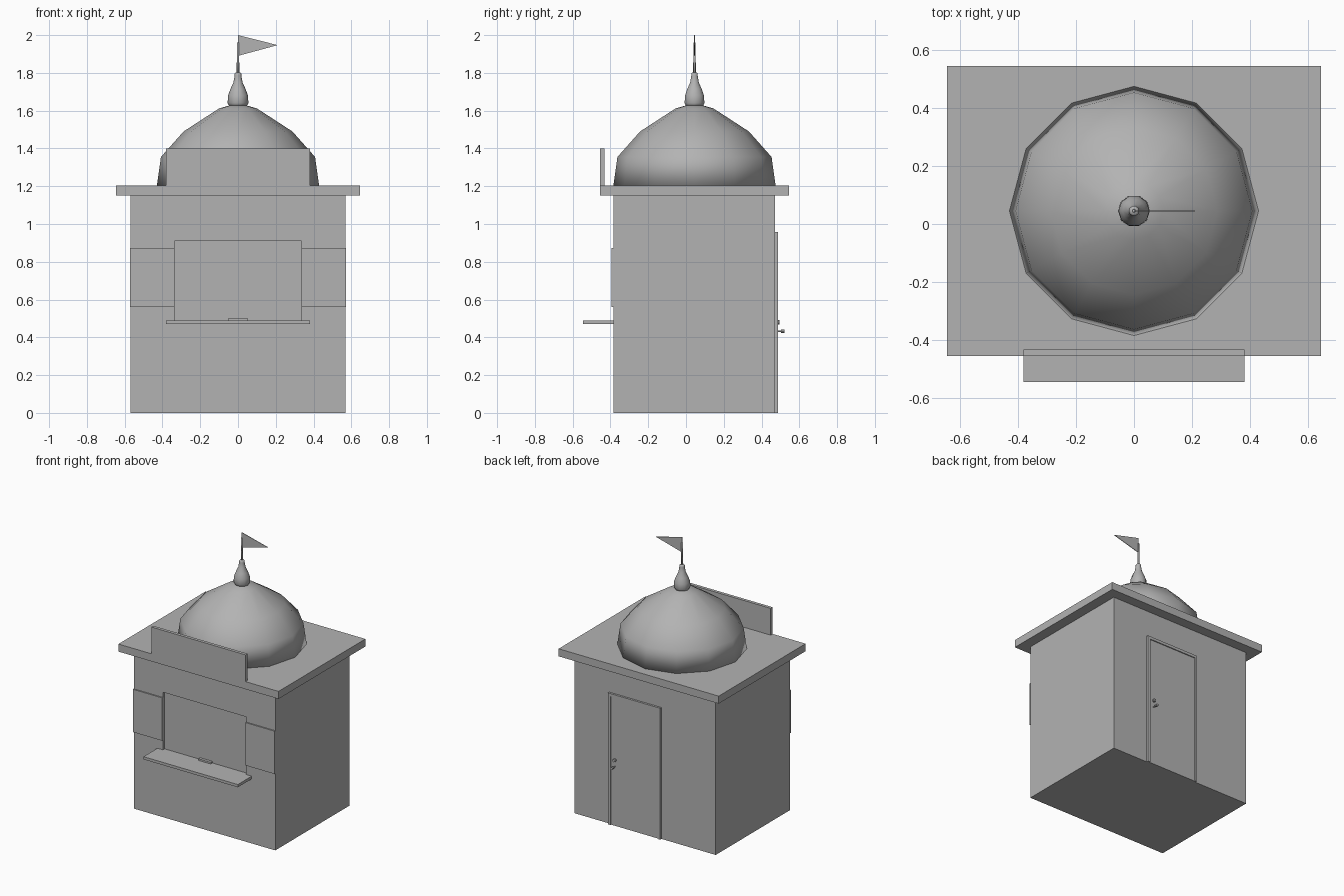
import bpy, bmesh, math
from mathutils import Matrix

if "Cube" in bpy.data.objects:
    bpy.data.objects.remove(bpy.data.objects["Cube"])

grey = bpy.data.materials.new("plain grey")
grey.diffuse_color = (0.45, 0.45, 0.45, 1)
grey.use_nodes = True
grey.node_tree.nodes["Principled BSDF"].inputs["Base Color"].default_value = grey.diffuse_color


def finish(name, bm, smooth=False):
    bmesh.ops.recalc_face_normals(bm, faces=bm.faces)
    for f in bm.faces:
        f.smooth = smooth
    me = bpy.data.meshes.new(name)
    bm.to_mesh(me)
    bm.free()
    me.materials.append(grey)
    ob = bpy.data.objects.new(name, me)
    bpy.context.collection.objects.link(ob)
    return ob


def box(name, x0, x1, y0, y1, z0, z1):
    bm = bmesh.new()
    bmesh.ops.create_cube(bm, size=1)
    for v in bm.verts:
        v.co = ((x0 + x1) / 2 + v.co.x * (x1 - x0),
                (y0 + y1) / 2 + v.co.y * (y1 - y0),
                (z0 + z1) / 2 + v.co.z * (z1 - z0))
    return finish(name, bm)


def lathe(name, profile, sides, cy, smooth=True):
    bm = bmesh.new()
    rings = []
    for r, z in profile:
        rings.append([bm.verts.new((r * math.cos(2 * math.pi * i / sides),
                                    cy + r * math.sin(2 * math.pi * i / sides), z))
                      for i in range(sides)])
    for a, b in zip(rings, rings[1:]):
        for i in range(sides):
            j = (i + 1) % sides
            bm.faces.new((a[i], a[j], b[j], b[i]))
    bm.faces.new(rings[0][::-1])
    bm.faces.new(rings[-1])
    return finish(name, bm, smooth)


def rod_y(name, x, z, r, y0, y1, sides=8):
    bm = bmesh.new()
    bmesh.ops.create_cone(bm, cap_ends=True, segments=sides, radius1=r, radius2=r, depth=y1 - y0,
                          matrix=Matrix.Translation((x, (y0 + y1) / 2, z)) @ Matrix.Rotation(math.pi / 2, 4, 'X'))
    return finish(name, bm)


CY = 0.045   # dome axis

# Booth walls with the shallow serving window cut in
walls = box("walls", -0.57, 0.57, -0.385, 0.472, 0, 1.15)
cutter = box("window_cutter", -0.335, 0.335, -0.5, -0.365, 0.49, 0.91)
cutter.hide_render = True
cutter.hide_viewport = True
mod = walls.modifiers.new("window", 'BOOLEAN')
mod.operation = 'DIFFERENCE'
mod.solver = 'EXACT'
mod.object = cutter

# Roof slab and front sign board
box("roof_slab", -0.645, 0.645, -0.455, 0.545, 1.15, 1.205)
box("sign_board", -0.38, 0.38, -0.455, -0.432, 1.205, 1.4)

# Counter, coin tray, folded-back shutters
box("counter", -0.38, 0.38, -0.545, -0.375, 0.47, 0.49)
box("coin_tray", -0.05, 0.05, -0.385, -0.365, 0.49, 0.502)
for side, name in ((-1, "left_shutter"), (1, "right_shutter")):
    a, b = sorted((side * 0.335, side * 0.572))
    box(name, a, b, -0.394, -0.384, 0.56, 0.872)

# Back door: frame, leaf, lock and knob
box("door_jamb_left", 0.268, 0.288, 0.47, 0.487, 0, 0.957)
box("door_jamb_right", -0.132, -0.118, 0.47, 0.487, 0, 0.957)
box("door_lintel", -0.118, 0.268, 0.47, 0.487, 0.937, 0.957)
box("door_leaf", -0.118, 0.268, 0.47, 0.48, 0, 0.937)
rod_y("door_lock", 0.235, 0.48, 0.011, 0.478, 0.496)
rod_y("knob_stem", 0.235, 0.432, 0.004, 0.478, 0.505)
rod_y("door_knob", 0.235, 0.432, 0.009, 0.502, 0.522)

# Twelve-sided dome
lathe("dome", [(0.43, 1.2), (0.408, 1.355), (0.288, 1.49), (0.1, 1.612), (0.02, 1.635)], 12, CY)

# Finial, flag pole
lathe("finial", [(0.045, 1.622), (0.055, 1.64), (0.053, 1.68), (0.04, 1.715),
                 (0.024, 1.75), (0.018, 1.785), (0.018, 1.795), (0.012, 1.802)], 10, CY)
lathe("flag_pole", [(0.007, 1.79), (0.006, 1.96)], 8, CY)

# Triangular pennant
bm = bmesh.new()
pts = ((0, 2.0), (0, 1.89), (0.21, 1.947))
f = [bm.verts.new((x, CY - 0.002, z)) for x, z in pts]
k = [bm.verts.new((x, CY + 0.002, z)) for x, z in pts]
bm.faces.new(f)
bm.faces.new(k[::-1])
for i in range(3):
    j = (i + 1) % 3
    bm.faces.new((f[i], f[j], k[j], k[i]))
finish("pennant", bm)
